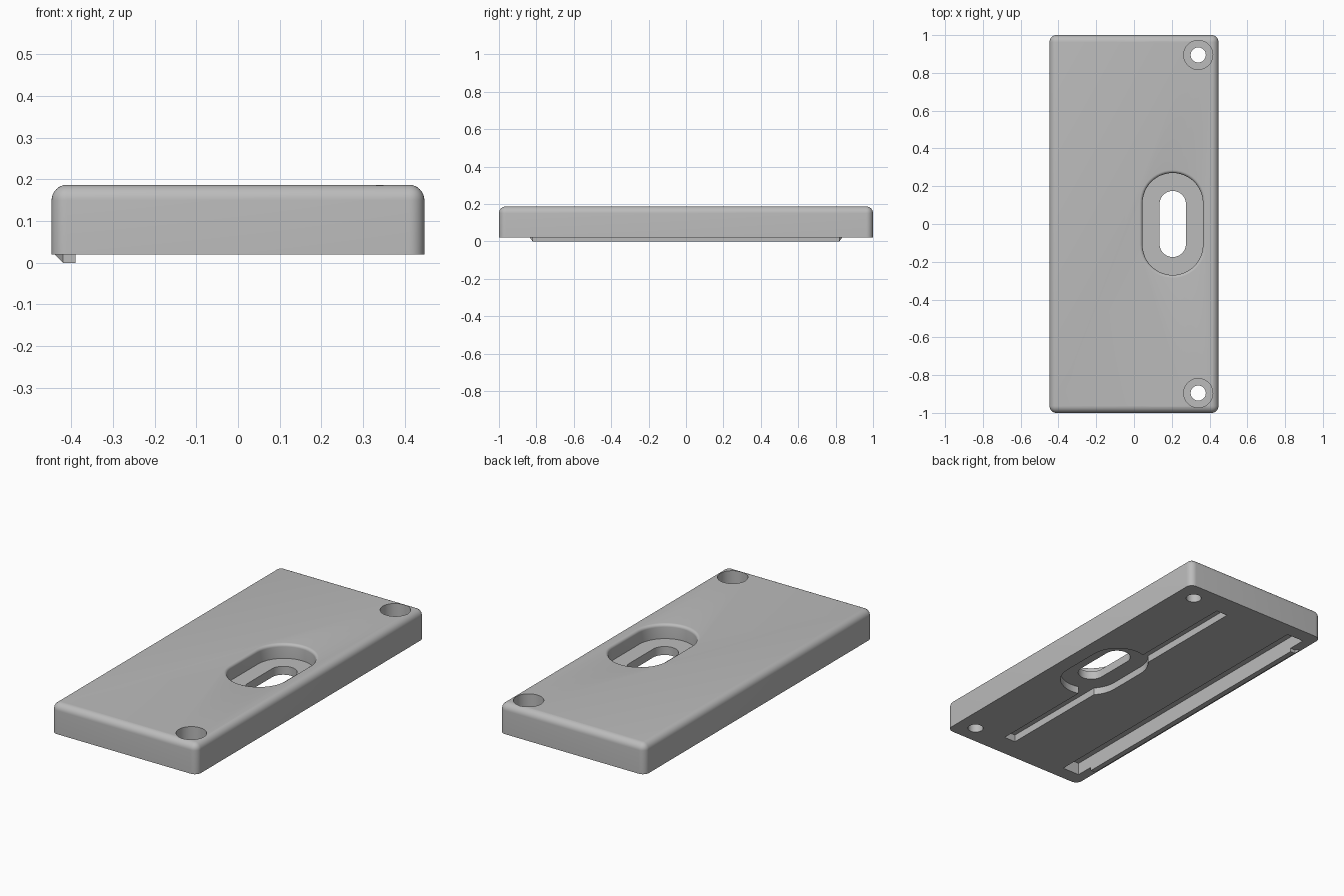
import bpy, bmesh
from math import pi, sin, cos

if "Cube" in bpy.data.objects:
    bpy.data.objects.remove(bpy.data.objects["Cube"], do_unlink=True)

BASE, TOP = 0.02, 0.187
HALF_X, HALF_Y = 0.447, 1.0

grey = bpy.data.materials.new("mid_grey")
grey.use_nodes = True
grey.diffuse_color = (0.5, 0.5, 0.5, 1)
grey.node_tree.nodes["Principled BSDF"].inputs["Base Color"].default_value = (0.5, 0.5, 0.5, 1)


def finish(name, bm):
    bmesh.ops.recalc_face_normals(bm, faces=bm.faces)
    mesh = bpy.data.meshes.new(name)
    bm.to_mesh(mesh)
    bm.free()
    mesh.materials.append(grey)
    obj = bpy.data.objects.new(name, mesh)
    bpy.context.collection.objects.link(obj)
    return obj


def add_box(bm, x, y, z):
    """Box between the (low, high) pairs."""
    verts = bmesh.ops.create_cube(bm, size=1)["verts"]
    for v in verts:
        for axis, (low, high) in enumerate((x, y, z)):
            v.co[axis] = high if v.co[axis] > 0 else low


def box(name, x, y, z):
    bm = bmesh.new()
    add_box(bm, x, y, z)
    return finish(name, bm)


def stadium(name, cx, cy, half, levels, steps=24):
    """Solid stacked from rounded slots along y; levels are (radius, z)."""
    bm = bmesh.new()
    rings = []
    for r, z in levels:
        ring = []
        for side in (1, -1):
            for i in range(steps + (half > 0)):
                a = pi * i / steps
                ring.append(bm.verts.new((cx + side * r * cos(a),
                                          cy + side * (half + r * sin(a)), z)))
        rings.append(ring)
    for low, high in zip(rings, rings[1:]):
        for i in range(len(low)):
            j = (i + 1) % len(low)
            bm.faces.new((low[i], low[j], high[j], high[i]))
    bm.faces.new(rings[0])
    bm.faces.new(rings[-1])
    return finish(name, bm)


# Slab with rounded corners and top rim, sharp underside
bm = bmesh.new()
add_box(bm, (-HALF_X, HALF_X), (-HALF_Y, HALF_Y), (BASE, TOP))
soft = [e for e in bm.edges if any(v.co.z > 0.1 for v in e.verts)]
bmesh.ops.bevel(bm, geom=soft, offset=0.037, segments=8, profile=0.5, affect="EDGES")
plate = finish("cover_plate", bm)

# Pocket with a softened mouth
FILLET = 0.016
mouth = [(0.16 + FILLET * (1 - cos(a)), TOP - FILLET * (1 - sin(a)))
         for a in [pi / 2 * i / 6 for i in range(7)]]
pocket = [(0.16, 0.107)] + mouth + [(0.16 + FILLET, 0.3)]
cutters = [
    stadium("pocket_cutter", 0.205, 0, 0.11, pocket),
    stadium("slot_cutter", 0.205, 0, 0.105, [(0.07, -0.1), (0.07, 0.3)]),
    stadium("under_pocket_cutter", 0.205, 0, 0.11, [(0.16, -0.1), (0.16, 0.06)]),
    box("narrow_groove_cutter", (0.09, 0.16), (-0.87, 0.87), (-0.1, 0.06)),
    box("wide_groove_cutter", (-0.39, -0.285), (-0.92, 0.92), (-0.1, 0.088)),
]
# Screw holes with counterbores
for y in (-0.895, 0.895):
    cutters.append(stadium("screw_hole_cutter", 0.34, y, 0, [(0.04, -0.1), (0.04, 0.3)]))
    cutters.append(stadium("counterbore_cutter", 0.34, y, 0, [(0.077, 0.065), (0.077, 0.3)]))

for cutter in cutters:
    cutter.hide_render = True
    mod = plate.modifiers.new(cutter.name, "BOOLEAN")
    mod.operation = "DIFFERENCE"
    mod.solver = "EXACT"
    mod.object = cutter
graph = bpy.context.evaluated_depsgraph_get()
cut_mesh = bpy.data.meshes.new_from_object(plate.evaluated_get(graph))
plate.modifiers.clear()
plate.data = cut_mesh
for cutter in cutters:
    bpy.data.objects.remove(cutter, do_unlink=True)

# Hooked rail under the right edge, flared where it meets the slab
bm = bmesh.new()
INNER, OUTER, FLARE, END = -0.39, -0.42, -0.44, 0.82
top = [(INNER, -END), (INNER, END), (OUTER, END), (FLARE, END + 0.015),
       (FLARE, -END - 0.015), (OUTER, -END)]
bottom = [(INNER, -END), (INNER, END), (OUTER, END), (OUTER, -END)]
t = [bm.verts.new((x, y, BASE)) for x, y in top]
b = [bm.verts.new((x, y, 0)) for x, y in bottom]
for face in (t, b, (t[0], t[1], b[1], b[0]), (t[1], t[2], b[2], b[1]), (t[2], t[3], b[2]),
             (t[3], t[4], b[3], b[2]), (t[4], t[5], b[3]), (t[5], t[0], b[0], b[3])):
    bm.faces.new(face)
finish("clip_rail", bm)

# Smooth curved walls, crisp corners
bpy.ops.object.select_all(action="DESELECT")
plate.select_set(True)
bpy.context.view_layer.objects.active = plate
bpy.ops.object.shade_smooth_by_angle(angle=pi / 6)
